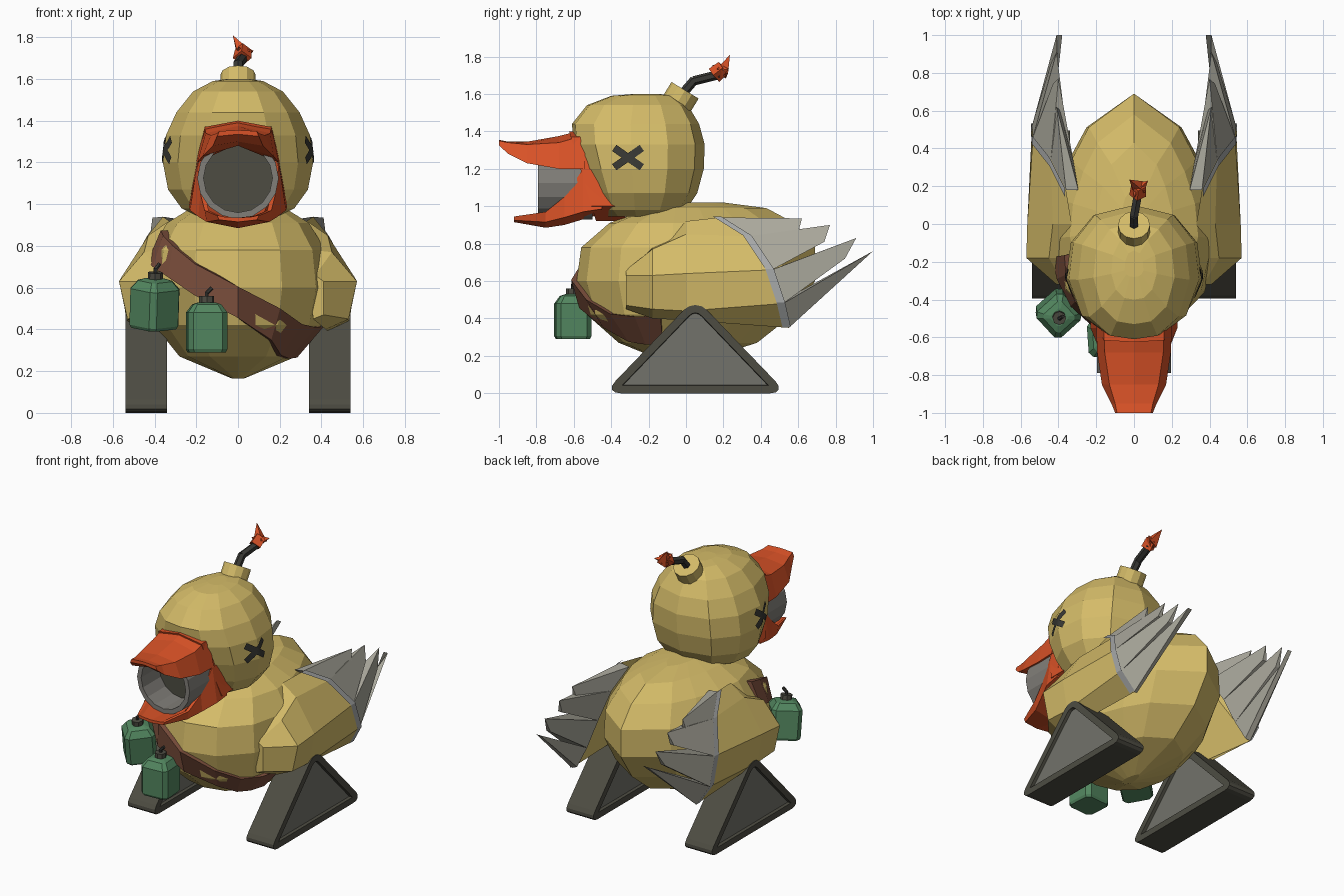
import bpy, bmesh
from math import radians, sin, cos, pi
from mathutils import Vector, Matrix, Euler
from mathutils.bvhtree import BVHTree

if "Cube" in bpy.data.objects:
    bpy.data.objects.remove(bpy.data.objects["Cube"])


def material(name, *rgb):
    m = bpy.data.materials.new(name)
    m.use_nodes = True
    m.diffuse_color = (*rgb, 1)
    m.node_tree.nodes["Principled BSDF"].inputs["Base Color"].default_value = (*rgb, 1)
    return m


yellow = material("yellow", .66, .50, .14)
orange = material("orange", .70, .085, .02)
feather_grey = material("feather grey", .40, .39, .33)
band_grey = material("band grey", .38, .39, .39)
panel_grey = material("panel grey", .17, .17, .145)
metal_grey = material("metal grey", .22, .21, .19)
dark = material("dark grey", .075, .073, .055)
black = material("charcoal", .04, .04, .035)
green = material("green", .085, .24, .115)
brown = material("brown", .22, .085, .05)


def finish(name, bm, *mats):
    bmesh.ops.recalc_face_normals(bm, faces=bm.faces)
    me = bpy.data.meshes.new(name)
    bm.to_mesh(me)
    bm.free()
    for m in mats:
        me.materials.append(m)
    ob = bpy.data.objects.new(name, me)
    bpy.context.collection.objects.link(ob)
    return ob


def loft(name, mat, rings):
    """Skin closed rings of equal length and cap both ends."""
    bm = bmesh.new()
    rows = [[bm.verts.new(p) for p in r] for r in rings]
    n = len(rows[0])
    for a, b in zip(rows, rows[1:]):
        for i in range(n):
            j = (i + 1) % n
            bm.faces.new((a[i], a[j], b[j], b[i]))
    bm.faces.new(rows[0])
    bm.faces.new(rows[-1])
    return finish(name, bm, mat)


def tube(name, mat, a, b, r1, r2=None, sides=6):
    a, b = Vector(a), Vector(b)
    bm = bmesh.new()
    bmesh.ops.create_cone(bm, cap_ends=True, segments=sides, radius1=r1,
                          radius2=r1 if r2 is None else r2, depth=(b - a).length)
    turn = (b - a).to_track_quat('Z', 'Y').to_matrix().to_4x4()
    bm.transform(Matrix.Translation((a + b) / 2) @ turn)
    return finish(name, bm, mat)


def plan_ring(z, hw, front, back, mid, plan):
    half = [(fx * hw, mid + (fy * (back - mid) if fy > 0 else -fy * (front - mid)))
            for fx, fy in plan]
    return [(x, y, z) for x, y in half] + [(-x, y, z) for x, y in half[-2:0:-1]]


def surface(ob):
    return BVHTree.FromPolygons([v.co for v in ob.data.vertices],
                                [p.vertices for p in ob.data.polygons])


# Body: round chest, pointed rump
body_plan = [(0, -1), (.48, -.9), (.85, -.58), (1, -.05), (.95, .25), (.79, .52), (.57, .76), (0, 1)]
body = loft("body", yellow, [plan_ring(*r, -.05, body_plan) for r in (
    (.165, .03, -.1, .05), (.27, .28, -.36, .38), (.42, .40, -.53, .57), (.6, .44, -.585, .69),
    (.78, .42, -.56, .69), (.91, .34, -.41, .58), (.99, .21, -.2, .43), (1.02, .08, -.1, .2))])

# Head
head_plan = [(0, -1), (.42, -.95), (.8, -.68), (1, -.15), (.93, .42), (.6, .85), (0, 1)]
head = loft("head", yellow, [plan_ring(*r, -.24, head_plan) for r in (
    (.945, .2, -.42, -.06), (.98, .27, -.46, .0), (1.07, .335, -.5, .06), (1.2, .36, -.555, .095),
    (1.33, .345, -.6, .1), (1.44, .295, -.61, .07), (1.54, .215, -.53, .01), (1.59, .12, -.4, -.06),
    (1.6, .05, -.28, -.14))])

# Crossed eyes laid on the head
skin = surface(head)
for side, label in ((1, "left"), (-1, "right")):
    for k, tilt in enumerate((35, -35)):
        bm = bmesh.new()
        bmesh.ops.create_grid(bm, x_segments=10, y_segments=2, size=.5)
        for v in bm.verts:
            u, w = v.co.x * .18, v.co.y * .04
            t = radians(tilt)
            spot = Vector((side * .5, -.31 + u * cos(t) - w * sin(t), 1.26 + u * sin(t) + w * cos(t)))
            hit, normal, _, _ = skin.ray_cast(spot, Vector((-side, 0, 0)))
            v.co = hit + Vector((side * .008, 0, 0))
        finish(f"{label}_eye_bar_{k + 1}", bm, black)

# Beak: mouth plate, upper and lower bill
mouth = [(0, 1.4), (.16, 1.37), (.19, 1.2), (.235, 1.0), (0, .92)]
mouth += [(-x, z) for x, z in mouth[3:0:-1]]
loft("mouth_plate", orange, [[(x, y - .3 * (z - 1.2), z) for x, z in mouth] for y in (-.4, -.565)])


def bill(name, rows):
    rings = []
    for y, half in rows:
        rings.append([(x, y, z) for x, z in half] + [(-x, y, z) for x, z in half[-2:0:-1]])
    loft(name, orange, rings)


bill("upper_bill", (
    (-.54, ((0, 1.41), (.16, 1.38), (.2, 1.2), (0, 1.3))),
    (-.68, ((0, 1.375), (.155, 1.34), (.195, 1.2), (0, 1.29))),
    (-.85, ((0, 1.345), (.13, 1.33), (.17, 1.23), (0, 1.28))),
    (-.95, ((0, 1.345), (.1, 1.34), (.12, 1.28), (0, 1.3))),
    (-1.0, ((0, 1.355), (.09, 1.35), (.1, 1.325), (0, 1.335)))))
bill("lower_bill", (
    (-.45, ((0, .96), (.235, .985), (.2, 1.2), (.17, 1.2), (.17, 1.02), (0, .99))),
    (-.55, ((0, .93), (.23, .97), (.195, 1.2), (.17, 1.19), (.17, 1.0), (0, .96))),
    (-.65, ((0, .9), (.19, .94), (.18, 1.05), (.16, 1.05), (.15, .97), (0, .94))),
    (-.75, ((0, .885), (.15, .915), (.16, .97), (.14, .97), (.12, .95), (0, .925))),
    (-.92, ((0, .915), (.09, .925), (.1, .945), (.09, .945), (.07, .94), (0, .935)))))

# Muzzle: hollow barrel with a dark bore
bore = [(.195, -.5), (.195, -.79), (.165, -.79), (.165, -.6)]
muzzle = loft("muzzle", metal_grey, [[(r * cos(a * pi / 8), y, 1.125 + r * sin(a * pi / 8))
                                      for a in range(16)] for r, y in bore])
muzzle.data.materials.append(dark)
for p in muzzle.data.polygons:
    if len(p.vertices) > 4 and p.center.y > -.65:
        p.material_index = 1

# Fuse cap, fuse and flame on top of the head
tube("fuse_cap", yellow, (0, -.06, 1.53), (0, -.005, 1.62), .085, sides=12)
tube("fuse_lower", black, (0, -.02, 1.6), (0, .045, 1.675), .025)
tube("fuse_upper", black, (0, .04, 1.67), (.025, .18, 1.705), .025)
tube("flame_base", orange, (.02, .15, 1.70), (.025, .2, 1.74), .045, .04, 4)
tube("flame_tall", orange, (.03, .19, 1.71), (-.025, .235, 1.81), .045, 0, 4)
tube("flame_side", orange, (.02, .18, 1.72), (.075, .23, 1.735), .04, 0, 4)
tube("flame_front", orange, (.02, .2, 1.72), (.0, .14, 1.755), .03, 0, 4)

# Shoulder belt wrapped round the chest
chest = surface(body)
belt = []
for deg, z in ((-80, .80), (-65, .775), (-45, .725), (-25, .64), (0, .53), (25, .425),
               (45, .35), (65, .335), (85, .34)):
    out = Vector((sin(radians(deg)), -cos(radians(deg)), 0))
    ring = []
    for dz, gap in ((.075, .03), (-.075, .03), (-.075, -.03), (.075, -.03)):
        hit = chest.ray_cast(Vector((0, -.1, z + dz)) + out * 2, -out)[0]
        ring.append(hit + out * gap)
    belt.append(ring)
loft("belt", brown, belt)


# Bottle bombs hung from the belt
def bomb(name, place, turn):
    pose = Matrix.Translation(place) @ Euler([radians(a) for a in turn]).to_matrix().to_4x4()
    parts = [loft(name + "_bottle", green, [
        [(s * x, s * y, z) for x, y in ((.095, .07), (.07, .095), (-.07, .095), (-.095, .07),
                                        (-.095, -.07), (-.07, -.095), (.07, -.095), (.095, -.07))]
        for z, s in ((-.12, .92), (-.105, 1), (.07, 1), (.11, .7), (.12, .4))])]
    parts.append(tube(name + "_cap", dark, (0, 0, .1), (0, 0, .15), .036, sides=8))
    parts.append(tube(name + "_fuse_low", black, (0, 0, .14), (0, 0, .17), .01))
    parts.append(tube(name + "_fuse_top", black, (0, 0, .165), (.025, 0, .19), .01))
    for ob in parts:
        ob.data.transform(pose)


bomb("front_bomb", (-.15, -.605, .41), (0, 0, 4))
bomb("side_bomb", (-.4, -.475, .525), (8, -5, 42))


# Wings with a grey band and four pointed feathers
def wing(s, label):
    def flip(points):
        return [(s * x, y, z) for x, y, z in points]
    edge = [(.36, .18, .94), (.44, .34, .84), (.535, .46, .66), (.54, .52, .48), (.46, .55, .35)]
    inner = [(.295, .18, .93), (.32, .33, .82), (.35, .43, .65), (.39, .49, .48), (.43, .54, .36)]
    tips = [(.41, .62, .935), (.4, .77, .9), (.41, .91, .83), (.41, 1.0, .76)]
    notch = [(.42, .6, .86), (.43, .74, .81), (.44, .85, .72)]

    def row(y, pts):
        return [(x, y, z) for x, z in pts]
    loft(label + "_wing", yellow, [flip(r) for r in (
        row(-.32, ((.34, .65), (.37, .66), (.41, .63), (.41, .47), (.36, .45))),
        row(-.18, ((.36, .78), (.45, .77), (.57, .63), (.53, .45), (.42, .4))),
        row(.0, ((.33, .92), (.43, .85), (.565, .64), (.53, .44), (.43, .39))),
        edge)])
    # Band sits just proud of the feather roots
    bm = bmesh.new()
    rows = [[bm.verts.new(p) for p in flip([(x + .006, y + d, z + .004) for x, y, z in edge])]
            for d in (-.035, .01)]
    for i in range(4):
        bm.faces.new((rows[0][i], rows[0][i + 1], rows[1][i + 1], rows[1][i]))
    finish(label + "_wing_band", bm, band_grey)
    # Feathers
    for k in range(4):
        low = notch[k] if k < 3 else tips[3]
        low_in = (low[0] - .03, low[1], low[2])
        a, b, c, d, t, n, m = flip([edge[k], edge[k + 1], inner[k + 1], inner[k], tips[k], low, low_in])
        bm = bmesh.new()
        a, b, c, d, t, n, m = [bm.verts.new(p) for p in (a, b, c, d, t, n, m)]
        for f in ((a, t, n, b), (d, c, m, t), (a, d, t), (b, n, m, c), (t, m, n), (a, b, c, d)):
            bm.faces.new(f)
        bmesh.ops.remove_doubles(bm, verts=bm.verts, dist=.0001)
        finish(f"{label}_feather_{k + 1}", bm, feather_grey)


# Triangular treads with recessed side panels
def tread(s, label):
    bm = bmesh.new()
    base = bm.faces.new([bm.verts.new((s * .34, y, z)) for y, z in ((-.44, 0), (.54, 0), (.05, .51))])
    bmesh.ops.bevel(bm, geom=list(bm.verts), offset=.09, segments=4, profile=.5, affect='VERTICES')
    cap = bm.faces[:][0]
    grown = bmesh.ops.extrude_face_region(bm, geom=[cap], use_keep_orig=True)["geom"]
    bmesh.ops.translate(bm, vec=(s * .2, 0, 0), verts=[g for g in grown if isinstance(g, bmesh.types.BMVert)])
    bmesh.ops.recalc_face_normals(bm, faces=bm.faces)
    sides = [f for f in bm.faces if len(f.verts) > 4]
    bmesh.ops.inset_individual(bm, faces=sides, thickness=.042)
    bmesh.ops.inset_individual(bm, faces=sides, thickness=.003, depth=-.02)
    for f in sides:
        f.material_index = 1
    finish(label + "_tread", bm, dark, panel_grey)


for side, label in ((1, "left"), (-1, "right")):
    wing(side, label)
    tread(side, label)
